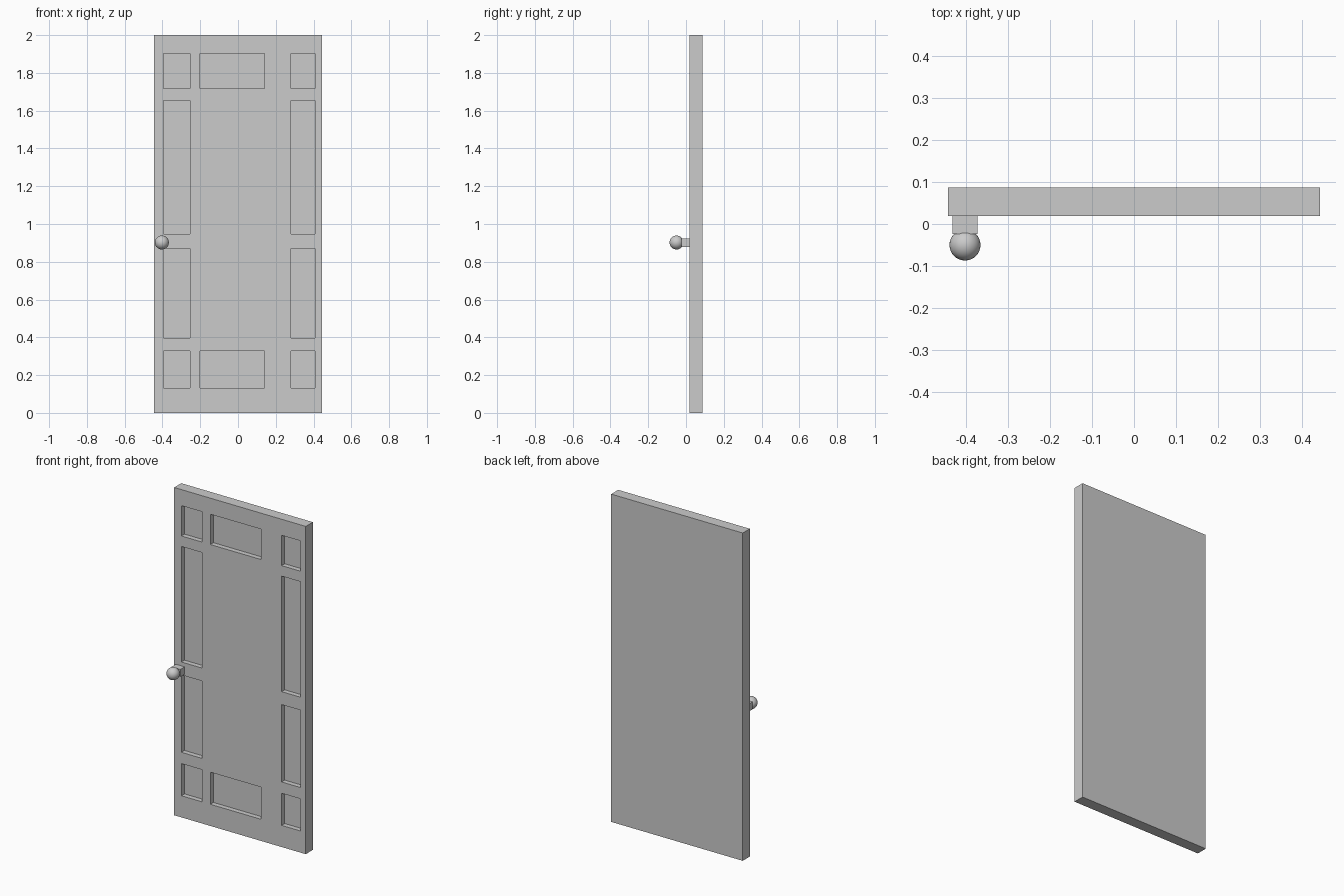
import bpy, bmesh
from mathutils import Matrix

if "Cube" in bpy.data.objects:
    bpy.data.objects.remove(bpy.data.objects["Cube"])

FRONT, BACK, RECESS = 0.019, 0.087, 0.03
# Grid lines of the door: the panels sit in chosen cells
XS = [-0.444, -0.395, -0.255, -0.20, 0.141, 0.281, 0.408, 0.444]
ZS = [0, 0.132, 0.328, 0.397, 0.869, 0.948, 1.653, 1.717, 1.902, 2.0]
PANEL_ROWS = {1: (1, 3, 5), 3: (1, 5), 5: (1, 5), 7: (1, 3, 5)}


def finish(name, bm):
    bmesh.ops.recalc_face_normals(bm, faces=bm.faces)
    mesh = bpy.data.meshes.new(name)
    bm.to_mesh(mesh)
    bm.free()
    obj = bpy.data.objects.new(name, mesh)
    bpy.context.collection.objects.link(obj)
    return obj


# Door leaf: front sheet of cells, thickened backwards
bm = bmesh.new()
grid = [[bm.verts.new((x, FRONT, z)) for x in XS] for z in ZS]
panels = []
for r in range(len(ZS) - 1):
    for c in range(len(XS) - 1):
        f = bm.faces.new((grid[r][c], grid[r][c + 1], grid[r + 1][c + 1], grid[r + 1][c]))
        if c in PANEL_ROWS.get(r, ()):
            panels.append(f)
ext = bmesh.ops.extrude_face_region(bm, geom=bm.faces[:], use_keep_orig=True)["geom"]
back_verts = [g for g in ext if isinstance(g, bmesh.types.BMVert)]
bmesh.ops.translate(bm, verts=back_verts, vec=(0, BACK - FRONT, 0))

# Sunken panels
sunk = bmesh.ops.extrude_discrete_faces(bm, faces=panels)["faces"]
bmesh.ops.translate(bm, verts=[v for f in sunk for v in f.verts], vec=(0, RECESS, 0))

# Plain back
back = [f for f in bm.faces if all(abs(v.co.y - BACK) < 1e-5 for v in f.verts)]
bmesh.ops.dissolve_faces(bm, faces=back)
finish("door_leaf", bm)

# Knob stem: small block reaching from the door into the knob
bm = bmesh.new()
bmesh.ops.create_cube(bm, size=1, matrix=Matrix.Translation((-0.403, -0.0025, 0.902))
                      @ Matrix.Diagonal((0.06, 0.043, 0.045, 1)))
finish("knob_stem", bm)

# Round knob
bm = bmesh.new()
bmesh.ops.create_uvsphere(bm, u_segments=32, v_segments=16, radius=0.037,
                          matrix=Matrix.Translation((-0.403, -0.050, 0.902)))
for f in bm.faces:
    f.smooth = True
finish("door_knob", bm)
